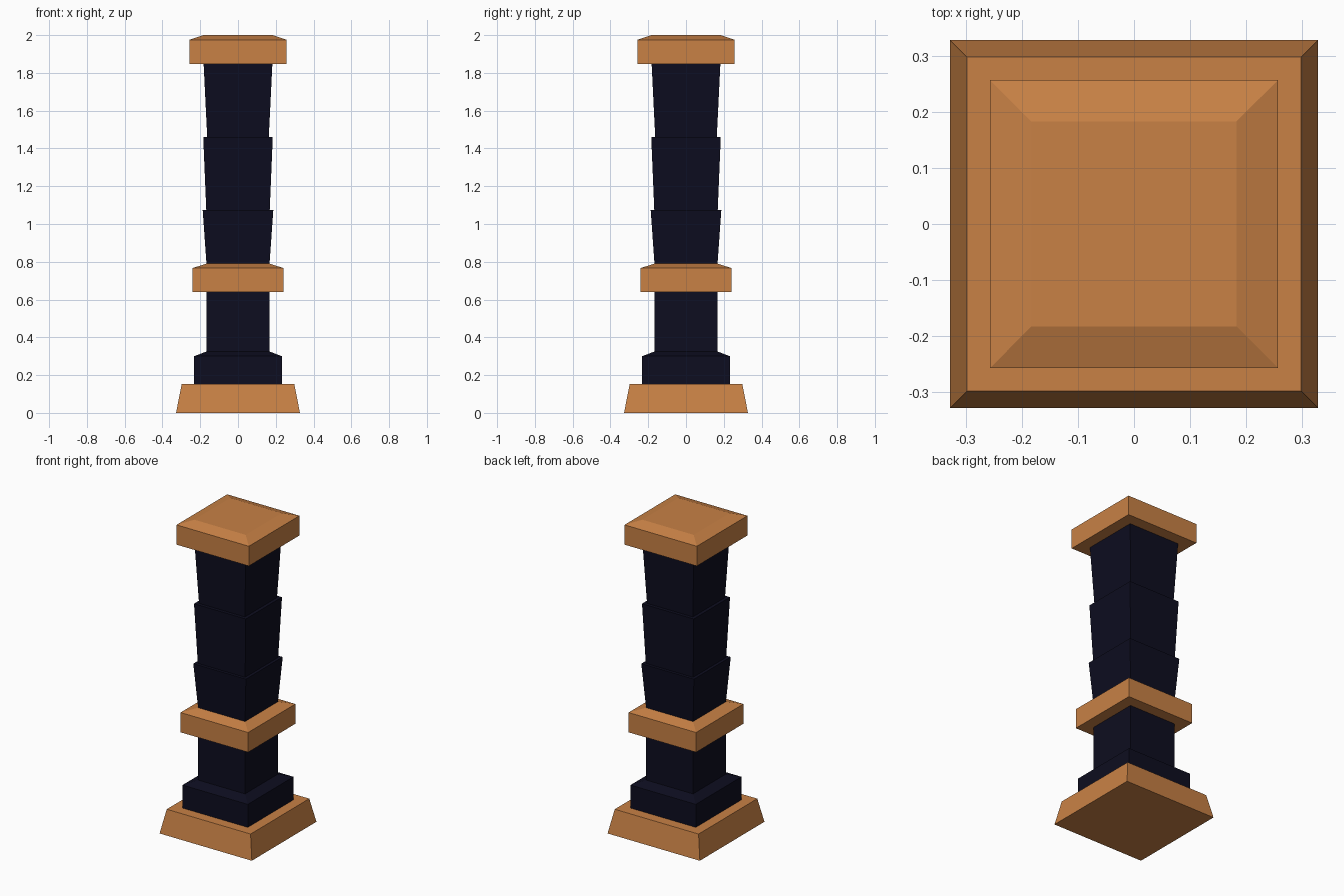
import bpy
import bmesh

cube = bpy.data.objects.get("Cube")
if cube:
    bpy.data.objects.remove(cube, do_unlink=True)


def make_material(name, color):
    mat = bpy.data.materials.new(name)
    mat.use_nodes = True
    mat.diffuse_color = color
    mat.node_tree.nodes["Principled BSDF"].inputs["Base Color"].default_value = color
    return mat


copper = make_material("copper", (0.58, 0.22, 0.06, 1))
navy = make_material("dark navy", (0.004, 0.004, 0.014, 1))


def square_loft(name, profile, mat):
    """Closed square solid through (half width, height) levels."""
    bm = bmesh.new()
    rings = [[bm.verts.new((sx * w, sy * w, z))
              for sx, sy in ((-1, -1), (1, -1), (1, 1), (-1, 1))]
             for w, z in profile]
    bm.faces.new(rings[0][::-1])
    bm.faces.new(rings[-1])
    for low, high in zip(rings, rings[1:]):
        for i in range(4):
            j = (i + 1) % 4
            bm.faces.new((low[i], low[j], high[j], high[i]))
    mesh = bpy.data.meshes.new(name)
    bm.to_mesh(mesh)
    bm.free()
    mesh.materials.append(mat)
    obj = bpy.data.objects.new(name, mesh)
    bpy.context.collection.objects.link(obj)


# Copper foot, collar and cap
square_loft("foot", [(0.328, 0), (0.298, 0.152)], copper)
square_loft("collar", [(0.24, 0.64), (0.24, 0.767), (0.167, 0.79)], copper)
square_loft("cap", [(0.257, 1.848), (0.257, 1.975), (0.183, 2.0)], copper)

# Dark plinth running into the lower shaft
square_loft("lower_shaft", [(0.232, 0.152), (0.232, 0.3), (0.167, 0.325),
                            (0.167, 0.64)], navy)

# Flared upper shaft with two flat ledges
square_loft("upper_shaft", [(0.167, 0.79), (0.187, 1.075), (0.168, 1.075),
                            (0.184, 1.46), (0.163, 1.46), (0.182, 1.848)], navy)
